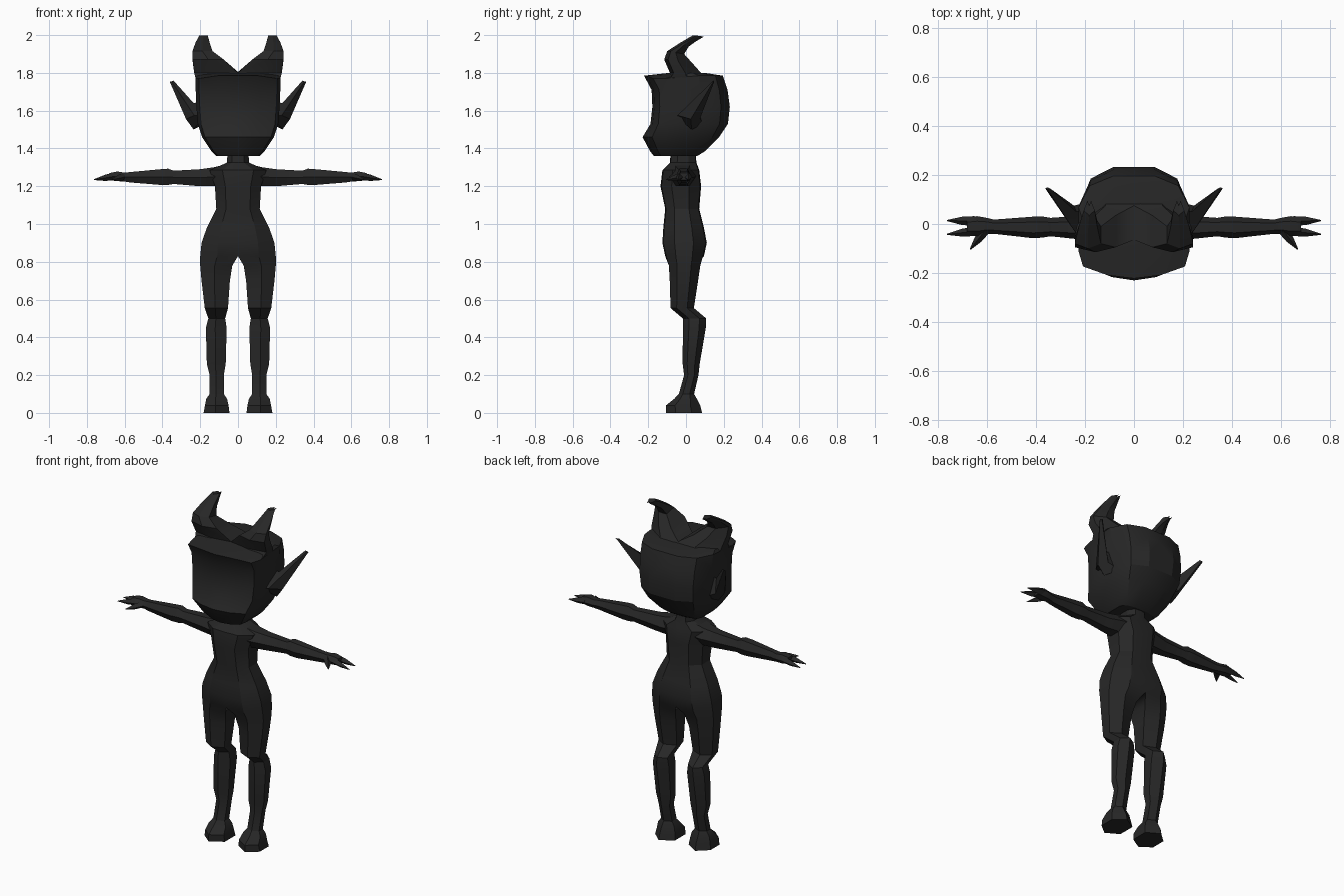
import bpy, bmesh, math

cube = bpy.data.objects.get("Cube")
if cube:
    bpy.data.objects.remove(cube)

charcoal = bpy.data.materials.new("charcoal")
charcoal.use_nodes = True
COLOUR = (0.02, 0.02, 0.02, 1)
charcoal.diffuse_color = COLOUR
bsdf = charcoal.node_tree.nodes["Principled BSDF"]
bsdf.inputs["Base Color"].default_value = COLOUR
bsdf.inputs["Roughness"].default_value = 0.8


def loft(name, rings):
    """Skin closed rings of points, cap both ends and mirror across x."""
    bm = bmesh.new()
    loops = [[bm.verts.new(p) for p in ring] for ring in rings]
    count = len(loops[0])
    for low, high in zip(loops, loops[1:]):
        for i in range(count):
            j = (i + 1) % count
            bm.faces.new((low[i], low[j], high[j], high[i]))
    bm.faces.new(loops[0][::-1])
    bm.faces.new(loops[-1])
    # open the centre plane so both halves join
    centre = [f for f in bm.faces if all(abs(v.co.x) < 1e-5 for v in f.verts)]
    bmesh.ops.delete(bm, geom=centre, context='FACES_ONLY')
    bmesh.ops.recalc_face_normals(bm, faces=bm.faces)
    # halves are solid on the +x side, so the outermost face must look outward
    outer = max(bm.faces, key=lambda f: f.calc_center_median().x)
    if outer.normal.x < 0:
        bmesh.ops.reverse_faces(bm, faces=bm.faces)
    mesh = bpy.data.meshes.new(name)
    bm.to_mesh(mesh)
    bm.free()
    mesh.materials.append(charcoal)
    obj = bpy.data.objects.new(name, mesh)
    bpy.context.collection.objects.link(obj)
    mod = obj.modifiers.new("Mirror", 'MIRROR')
    mod.use_clip = True
    bpy.ops.object.select_all(action='DESELECT')
    obj.select_set(True)
    bpy.context.view_layer.objects.active = obj
    bpy.ops.object.shade_smooth_by_angle(angle=math.radians(25))
    return obj


def body_ring(z, xi, xo, yf, yb, k=1.0):
    """Six-sided level section; k narrows the inner side."""
    yc, h = (yf + yb) / 2, (yb - yf) / 2
    xm = xi + (xo - xi) * 0.55
    return [(xi, yc - h * k, z), (xm, yc - h * 0.95, z), (xo, yc - h * 0.45, z),
            (xo, yc + h * 0.4, z), (xm, yc + h * 0.95, z), (xi, yc + h * k, z)]


# torso running into the legs and feet
loft("body", [body_ring(*r) for r in [
    (1.40, 0, .055, -.08, .05), (1.325, 0, .058, -.085, .055),
    (1.285, 0, .15, -.125, .07), (1.2, 0, .122, -.135, .08),
    (1.08, 0, .115, -.11, .07), (.98, 0, .165, -.12, .095),
    (.9, 0, .193, -.125, .11), (.83, 0, .2, -.11, .095),
    (.78, .03, .2, -.095, .08, .75), (.7, .043, .193, -.09, .068, .55),
    (.555, .053, .176, -.085, .045, .5), (.5, .068, .157, -.02, .11, .5),
    (.45, .06, .17, -.02, .108, .5), (.26, .065, .165, -.02, .075, .5),
    (.2, .075, .15, -.012, .068, .5), (.1, .075, .15, -.04, .045, .5),
    (.075, .058, .168, -.065, .06, .5), (.04, .05, .175, -.11, .08, .5),
    (0, .045, .182, -.11, .09, .5)]])


def head_ring(z, w, yf, yb, drop=0):
    return [(0, yf, z), (w * .48, yf * .94, z), (w * .92, yf * .78, z - drop),
            (w, yf * .5, z - drop), (w, yb * .35, z), (w * .8, yb * .8, z),
            (w * .38, yb, z), (0, yb, z)]


# head with jutting jaw, sunken face and overhanging brow
loft("head", [head_ring(*r) for r in [
    (1.36, .115, -.17, .06), (1.385, .14, -.19, .1), (1.46, .19, -.23, .175),
    (1.53, .213, -.188, .222), (1.62, .22, -.178, .232),
    (1.71, .224, -.182, .22), (1.785, .226, -.222, .195, .015),
    (1.80, .215, -.09, .1, .01)]])


def horn_ring(xi, xo, yf, zf, yb, zb):
    """Slanted section from a front height to a back height."""
    ym, zm = (yf + yb) / 2, (zf + zb) / 2
    xm = (xi + xo) / 2
    return [(xi, yf + .02, zf), (xm, yf, zf), (xo, yf + .02, zf), (xo, ym, zm),
            (xm, yb, zb), (xi, yb, zb)]


# swept hair crest rising into a curled horn on each side
loft("horn_crest", [horn_ring(*r) for r in [
    (0, .222, -.11, 1.76, .13, 1.76), (0, .232, -.085, 1.80, .075, 1.805),
    (.075, .24, -.115, 1.87, .035, 1.85), (.135, .241, -.1, 1.915, -.01, 1.9),
    (.15, .225, -.03, 1.96, .015, 1.94), (.16, .205, .035, 1.998, .05, 1.965),
    (.175, .19, .075, 1.992, .08, 1.983)]])

# pointed ears
tip = (.352, .145, 1.755)
loft("ear", [
    [(.18, -.05, 1.57), (.235, .03, 1.5), (.18, .09, 1.53), (.18, .05, 1.65)],
    [(.232, -.045, 1.575), (.275, .025, 1.555), (.245, .075, 1.56), (.235, .05, 1.64)],
    [(tip[0] + dx, tip[1] + dy, tip[2] + dz) for dx, dy, dz in
     ((0, -.005, 0), (.01, 0, 0), (0, .005, 0), (-.01, 0, .005))]])


def limb_ring(x, zl, zh, yf, yb):
    """Six-sided section standing across x."""
    zm, q = (zl + zh) / 2, (yb - yf) * .25
    return [(x, yf, zm), (x, yf + q, zl), (x, yb - q, zl),
            (x, yb, zm), (x, yb - q, zh), (x, yf + q, zh)]


# shoulder, upper arm, forearm and palm
loft("arm", [limb_ring(*r) for r in [
    (.05, 1.2, 1.32, -.1, .06), (.13, 1.2, 1.3, -.085, .05),
    (.2, 1.2, 1.29, -.065, .035), (.34, 1.212, 1.282, -.05, .025),
    (.37, 1.207, 1.293, -.055, .03), (.41, 1.207, 1.29, -.058, .03),
    (.57, 1.22, 1.275, -.04, .018), (.6, 1.225, 1.272, -.04, .025),
    (.64, 1.227, 1.278, -.05, .032), (.68, 1.232, 1.27, -.045, .025)]])


def finger(name, base, end, r):
    """Four-sided spike between two points, widest near the root."""
    d = [e - b for b, e in zip(base, end)]
    length = math.hypot(d[0], d[1])
    nx, ny = -d[1] / length, d[0] / length
    rings = []
    for t, s in ((0, 1), (.45, .85), (1, .12)):
        x, y, z = (b + v * t for b, v in zip(base, d))
        rings.append([(x + nx * r * s, y + ny * r * s, z), (x, y, z + r * s),
                      (x - nx * r * s, y - ny * r * s, z), (x, y, z - r * s)])
    loft(name, rings)


finger("back_finger", (.65, .012, 1.253), (.762, .014, 1.235), .02)
finger("front_finger", (.65, -.03, 1.253), (.762, -.042, 1.235), .019)
finger("thumb", (.61, -.03, 1.25), (.668, -.104, 1.235), .019)
